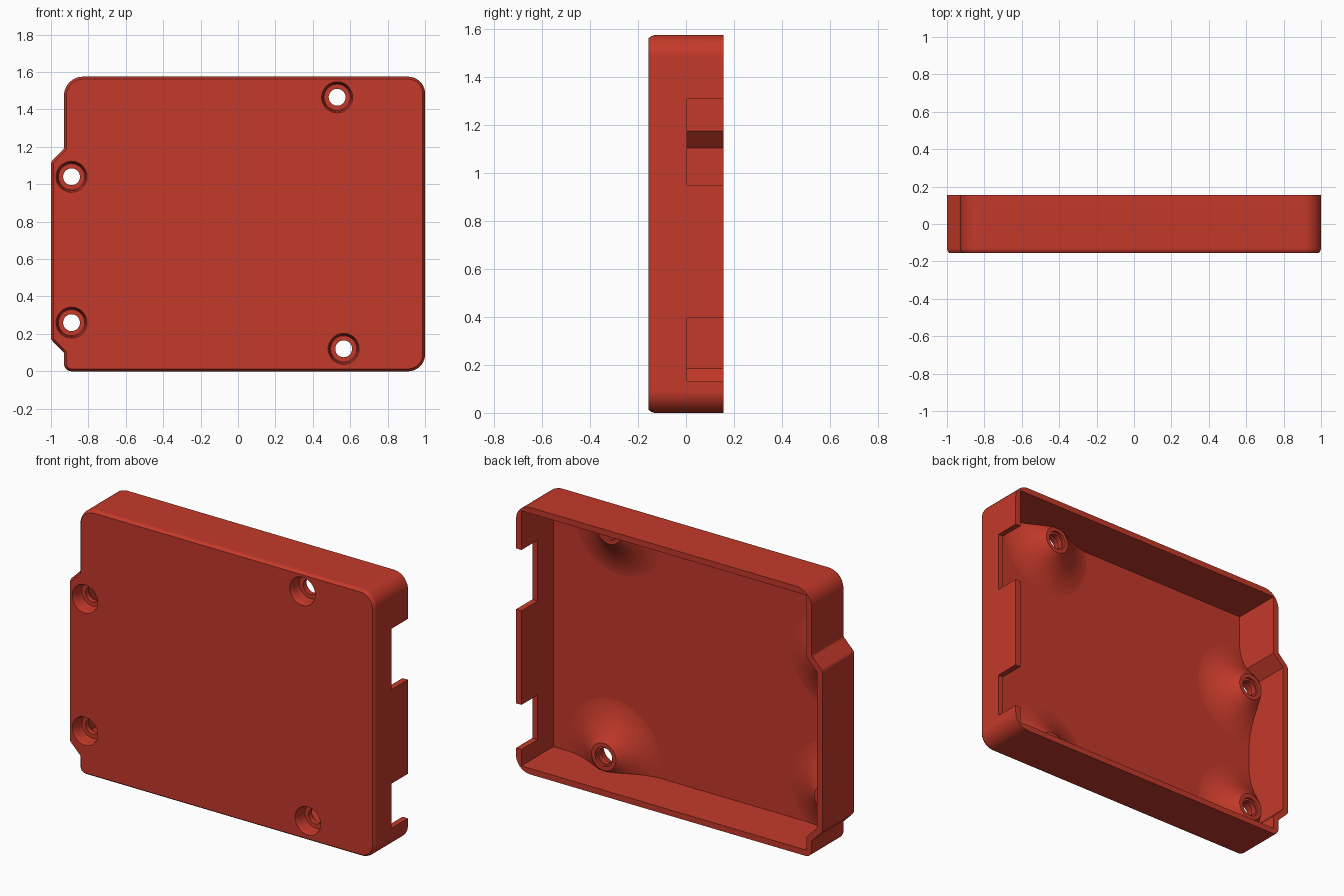
import bpy, bmesh, math
from mathutils import Vector

if "Cube" in bpy.data.objects:
    bpy.data.objects.remove(bpy.data.objects["Cube"])

FRONT, BACK = -0.156, 0.156      # outer faces of the tray
FLOOR, BOSS = -0.141, -0.04      # inside floor and top of the screw bosses
SCREWS = [(-0.89, 0.26), (-0.89, 1.04), (0.53, 1.465), (0.565, 0.12)]

red = bpy.data.materials.new("red plastic")
red.diffuse_color = (0.55, 0.041, 0.023, 1)
red.use_nodes = True
red.node_tree.nodes["Principled BSDF"].inputs["Base Color"].default_value = red.diffuse_color


def finish(bm, name):
    bmesh.ops.recalc_face_normals(bm, faces=bm.faces)
    mesh = bpy.data.meshes.new(name)
    bm.to_mesh(mesh)
    bm.free()
    mesh.materials.append(red)
    ob = bpy.data.objects.new(name, mesh)
    bpy.context.collection.objects.link(ob)
    return ob


def rounded(corners, steps=8):
    """Outline from (x, z, radius) corners, each replaced by a tangent arc."""
    out = []
    for i, (x, z, r) in enumerate(corners):
        p = Vector((x, z))
        a = (Vector(corners[i - 1][:2]) - p).normalized()
        b = (Vector(corners[(i + 1) % len(corners)][:2]) - p).normalized()
        half = a.angle(b) / 2
        centre = p + (a + b).normalized() * r / math.sin(half)
        s = p + a * r / math.tan(half) - centre
        e = p + b * r / math.tan(half) - centre
        for k in range(steps + 1):
            out.append(centre + s.lerp(e, k / steps).normalized() * r)
    return out


def prism(bm, outline, y0, y1):
    """Extrude an x-z outline from y0 to y1, returning the face at y0."""
    rings = [[bm.verts.new((p[0], y, p[1])) for p in outline] for y in (y0, y1)]
    n = len(outline)
    for i in range(n):
        j = (i + 1) % n
        bm.faces.new((rings[0][i], rings[0][j], rings[1][j], rings[1][i]))
    bm.faces.new(rings[1])
    return bm.faces.new(rings[0])


def lathe(bm, cx, cz, profile, n=48):
    """Closed solid of revolution about a y axis from (radius, y) points."""
    rings = [[bm.verts.new((cx + r * math.cos(t * math.tau / n), y,
                            cz + r * math.sin(t * math.tau / n)))
              for t in range(n)] for r, y in profile]
    for a, b in zip(rings, rings[1:]):
        for i in range(n):
            j = (i + 1) % n
            bm.faces.new((a[i], a[j], b[j], b[i]))
    bm.faces.new(rings[0])
    bm.faces.new(rings[-1])


def cut(ob, cutter):
    mod = ob.modifiers.new("cut", 'BOOLEAN')
    mod.operation, mod.solver, mod.object = 'DIFFERENCE', 'EXACT', cutter
    bpy.context.view_layer.objects.active = ob
    bpy.ops.object.modifier_apply(modifier=mod.name)
    bpy.data.objects.remove(cutter)


# Outer block with rounded corners, stepped left side and softened front rim
bm = bmesh.new()
outline = rounded([(1, 0, 0.09), (1, 1.575, 0.09), (-0.93, 1.575, 0.1),
                   (-0.93, 1.19, 0.02), (-1, 1.12, 0.03), (-1, 0.17, 0.03),
                   (-0.93, 0.1, 0.02), (-0.93, 0, 0.04)])
front = prism(bm, outline, FRONT + 0.025, BACK)
bmesh.ops.recalc_face_normals(bm, faces=bm.faces)
for inset, step in ((0.004, 0.014), (0.009, 0.011)):
    bmesh.ops.inset_region(bm, faces=[front], thickness=inset, use_even_offset=True)
    bmesh.ops.translate(bm, verts=front.verts, vec=(0, -step, 0))
tray = finish(bm, "tray")

# Cavity, with flared screw bosses left standing on its floor
bm = bmesh.new()
prism(bm, [(0.965, 0.035), (0.965, 1.54), (-0.895, 1.54), (-0.895, 1.175),
           (-0.965, 1.105), (-0.965, 0.185), (-0.895, 0.115), (-0.895, 0.035)],
      FLOOR, 0.3)
cavity = finish(bm, "cavity")
bm = bmesh.new()
flare = [(0.33 - 0.25 * t / 14,
          FLOOR - 0.001 + (BOSS - FLOOR + 0.001) * (t / 14) ** 2) for t in range(15)]
for x, z in SCREWS:
    lathe(bm, x, z, [(0.33, FLOOR - 0.05)] + flare)
cut(cavity, finish(bm, "bosses"))
cut(tray, cavity)

# Screw holes with rounded front counterbores and shallow rear recesses
bm = bmesh.new()
for x, z in SCREWS:
    lathe(bm, x, z, [(0.086, FRONT - 0.02), (0.083, FRONT + 0.001), (0.078, FRONT + 0.013),
                     (0.075, FRONT + 0.03), (0.074, -0.095), (0.07, -0.085),
                     (0.045, -0.085), (0.045, BOSS - 0.015),
                     (0.056, BOSS - 0.015), (0.056, BOSS + 0.03)])
cut(tray, finish(bm, "screw_holes"))

# Two connector openings in the right wall
bm = bmesh.new()
for z0, z1 in ((0.132, 0.395), (0.95, 1.309)):
    prism(bm, [(0.9, z0), (1.1, z0), (1.1, z1), (0.9, z1)], 0.005, 0.3)
cut(tray, finish(bm, "openings"))

# Smooth the curved surfaces while keeping large faces flat
bpy.ops.object.select_all(action='DESELECT')
tray.select_set(True)
bpy.context.view_layer.objects.active = tray
bpy.ops.object.shade_smooth_by_angle(angle=math.radians(25))
weighted = tray.modifiers.new("weighted_normals", 'WEIGHTED_NORMAL')
weighted.keep_sharp = True
